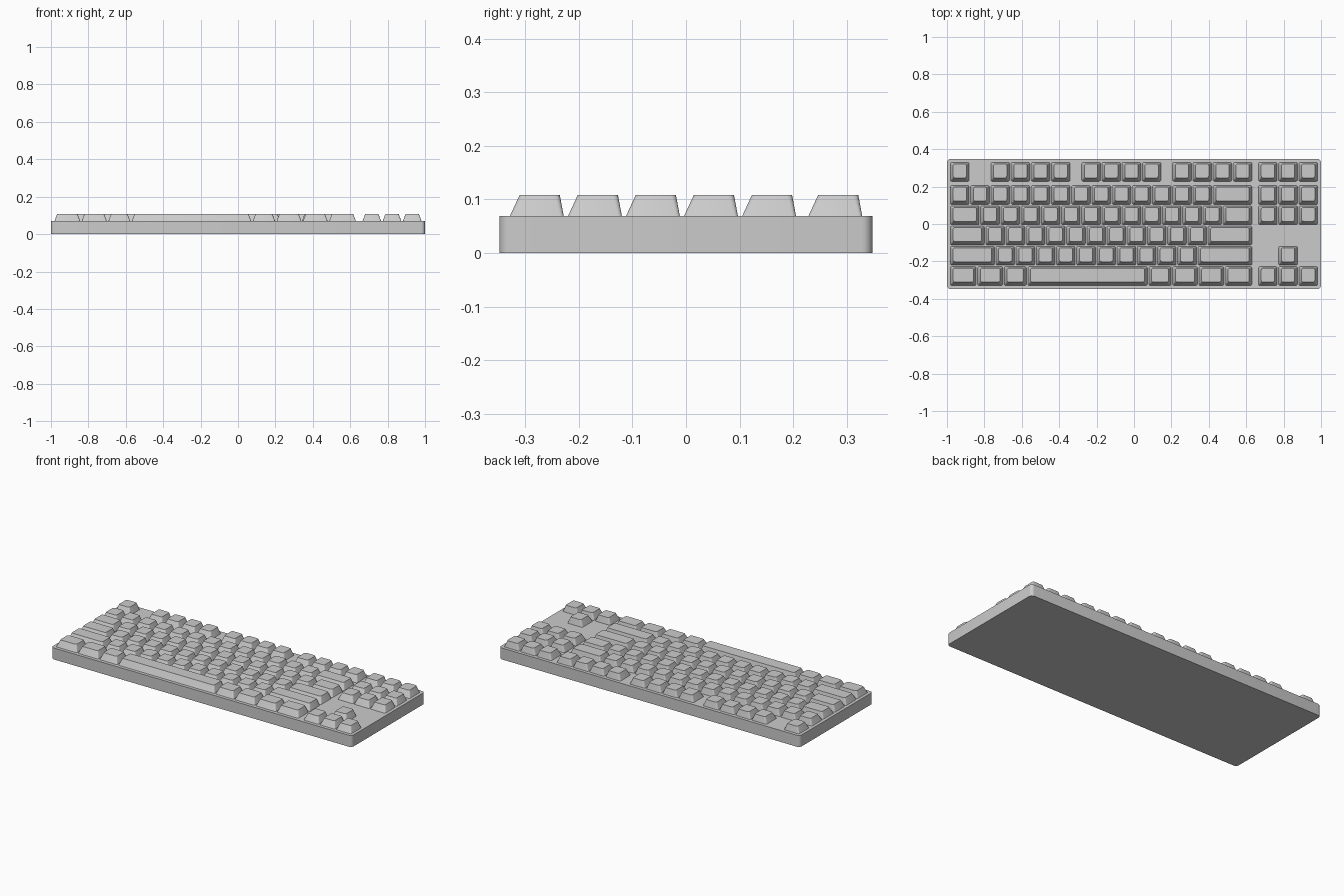
import bpy, bmesh, math

if "Cube" in bpy.data.objects:
    bpy.data.objects.remove(bpy.data.objects["Cube"])

U = 0.108            # width of one key unit
LEFT = -0.9855       # left edge of the key field
PLATE_Z, TOP_Z = 0.069, 0.108


def rounded_rect(x0, x1, y0, y1, r, seg=4):
    pts = []
    corners = [(x1 - r, y1 - r, 0), (x0 + r, y1 - r, 90),
               (x0 + r, y0 + r, 180), (x1 - r, y0 + r, 270)]
    for cx, cy, start in corners:
        for i in range(seg + 1):
            a = math.radians(start + 90 * i / seg)
            pts.append((cx + r * math.cos(a), cy + r * math.sin(a)))
    return pts


def loft(bm, rings):
    # rings: list of (outline, z), bottom to top, capped at both ends
    loops = [[bm.verts.new((x, y, z)) for x, y in pts] for pts, z in rings]
    for lo, hi in zip(loops, loops[1:]):
        n = len(lo)
        for i in range(n):
            j = (i + 1) % n
            bm.faces.new((lo[i], lo[j], hi[j], hi[i]))
    bm.faces.new(loops[0][::-1])
    bm.faces.new(loops[-1])


def finish(bm, name):
    me = bpy.data.meshes.new(name)
    bm.to_mesh(me)
    bm.free()
    ob = bpy.data.objects.new(name, me)
    bpy.context.collection.objects.link(ob)
    me.shade_smooth()
    bpy.ops.object.select_all(action='DESELECT')
    ob.select_set(True)
    bpy.context.view_layer.objects.active = ob
    bpy.ops.object.shade_smooth_by_angle(angle=math.radians(30))
    return ob


def keycap(bm, start, width, cy):
    # tapered cap, with the front face leaning more than the back
    x0, x1 = LEFT + start * U + 0.0037, LEFT + (start + width) * U - 0.0037
    y0, y1 = cy - 0.0505, cy + 0.0505
    loft(bm, [
        (rounded_rect(x0, x1, y0, y1, 0.007), PLATE_Z - 0.001),
        (rounded_rect(x0 + 0.015, x1 - 0.015, y0 + 0.0185, y1 - 0.0075, 0.010), TOP_Z),
    ])


def run(start, widths):
    keys = []
    for w in widths:
        keys.append((start, w))
        start += w
    return keys


# case
bm = bmesh.new()
loft(bm, [(rounded_rect(-1, 1, -0.348, 0.348, 0.02, 6), 0),
          (rounded_rect(-1, 1, -0.348, 0.348, 0.02, 6), PLATE_Z)])
finish(bm, "case")

# key rows: name -> (centre y, keys in the row)
nav = run(15.25, [1] * 3)
rows = {
    "function_row": (0.2785, run(0, [1]) + run(2, [1] * 4) + run(6.5, [1] * 4)
                     + run(11, [1] * 4) + nav),
    "number_row": (0.155, run(0, [1] * 13 + [2]) + nav),
    "upper_letter_row": (0.0465, run(0, [1.5] + [1] * 12 + [1.5]) + nav),
    "home_letter_row": (-0.0618, run(0, [1.75] + [1] * 11 + [2.25])),
    "lower_letter_row": (-0.170, run(0, [2.25] + [1] * 10 + [2.75]) + run(16.25, [1])),
    "spacebar_row": (-0.2785, run(0, [1.35, 1.32, 1.16, 5.99, 1.18, 1.3, 1.3, 1.4]) + nav),
}
for name, (cy, keys) in rows.items():
    bm = bmesh.new()
    for start, width in keys:
        keycap(bm, start, width, cy)
    finish(bm, name)
